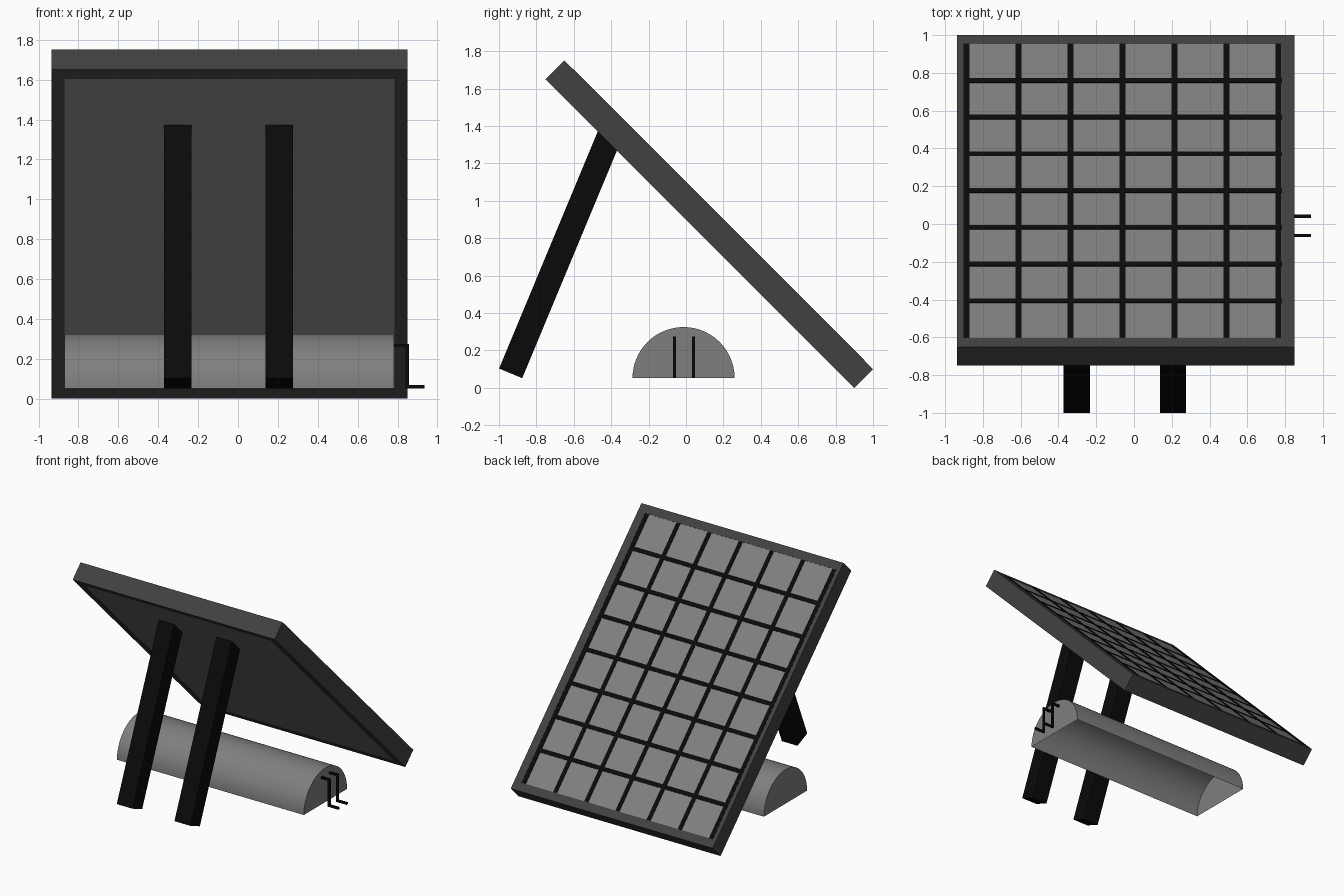
import bpy, bmesh, math
from mathutils import Matrix, Vector

if "Cube" in bpy.data.objects:
    bpy.data.objects.remove(bpy.data.objects["Cube"])


def material(name, v):
    m = bpy.data.materials.new(name)
    m.diffuse_color = (v, v, v, 1)
    m.use_nodes = True
    m.node_tree.nodes["Principled BSDF"].inputs["Base Color"].default_value = m.diffuse_color
    return m


GREY = material("mid_grey", 0.212)
DARK = material("dark_grey", 0.053)
BLACK = material("black", 0.003)


def finish(name, bm, mat, matrix=None):
    bmesh.ops.recalc_face_normals(bm, faces=bm.faces)
    if matrix:
        bm.transform(matrix)
    me = bpy.data.meshes.new(name)
    bm.to_mesh(me)
    bm.free()
    me.materials.append(mat)
    ob = bpy.data.objects.new(name, me)
    bpy.context.collection.objects.link(ob)
    return ob


def box(name, lo, hi, mat, matrix=None):
    lo, hi = Vector(lo), Vector(hi)
    bm = bmesh.new()
    bmesh.ops.create_cube(bm, size=1)
    bmesh.ops.scale(bm, vec=hi - lo, verts=bm.verts)
    bmesh.ops.translate(bm, vec=(lo + hi) / 2, verts=bm.verts)
    return finish(name, bm, mat, matrix)


# Panel space: local y runs down the slope, local z is the panel normal
PANEL = Matrix.Translation((-0.0435, 0.125, 0.875)) @ Matrix.Rotation(math.radians(-45), 4, 'X')
W, L, H, RIM = 0.8925, 1.1667, 0.0707, 0.065

# Frame: rectangular section swept round four mitred corners
bm = bmesh.new()
rings = []
for sx, sy in ((-1, -1), (1, -1), (1, 1), (-1, 1)):
    rings.append([bm.verts.new((sx * (W - i), sy * (L - i), z))
                  for i, z in ((0, -H), (0, H), (RIM, H), (RIM, -H))])
for a in range(4):
    for p in range(4):
        r, s, q = rings[a], rings[(a + 1) % 4], (p + 1) % 4
        bm.faces.new((r[p], r[q], s[q], s[p]))
finish("panel_frame", bm, DARK, PANEL)

# Cell sheet, almost flush inside the frame
w, l = W - RIM, L - RIM
box("solar_sheet", (-w, -l, -H + 0.002), (w, l, H - 0.002), GREY, PANEL)

# Grid bars over the cells
T = 0.016
for i in range(7):
    x = -0.844 + i * 0.2755
    box(f"grid_bar_long_{i}", (x - T, -l, H - 0.02), (x + T, l, H + 0.002), BLACK, PANEL)
    y = (i - 3) * 0.275 + 0.003
    box(f"grid_bar_cross_{i}", (-w, y - T, H - 0.02), (w, y + T, H + 0.0015), BLACK, PANEL)

# Slanted support legs, tops buried in the panel
for name, x in (("leg_left", -0.303), ("leg_right", 0.207)):
    m = Matrix.Translation((x, -0.9375, 0.0775)) @ Matrix.Rotation(math.radians(-22.6), 4, 'X')
    box(name, (-0.069, -0.067, 0), (0.069, 0.067, 1.40), BLACK, m)

# Half-round tank: shell with end caps, open underneath
bm = bmesh.new()
N, R = 32, 0.273
ends = []
for x in (-0.87, 0.782):
    ends.append([bm.verts.new((x, -0.013 + R * math.cos(math.pi * k / N),
                               0.052 + R * math.sin(math.pi * k / N))) for k in range(N + 1)])
    bm.faces.new(ends[-1])
a, b = ends
for k in range(N):
    bm.faces.new((a[k], a[k + 1], b[k + 1], b[k]))
tank = finish("half_round_tank", bm, GREY)
bpy.context.view_layer.objects.active = tank
tank.select_set(True)
bpy.ops.object.shade_smooth_by_angle(angle=math.radians(30))

# Stepped wires on the right end of the tank
outline = [(0.77, 0.274), (0.857, 0.274), (0.857, 0.068), (0.936, 0.068),
           (0.936, 0.052), (0.841, 0.052), (0.841, 0.258), (0.77, 0.258)]
for i, y in enumerate((-0.061, 0.041)):
    bm = bmesh.new()
    face = bm.faces.new([bm.verts.new((x, y - 0.008, z)) for x, z in outline])
    ext = bmesh.ops.extrude_face_region(bm, geom=[face])["geom"]
    bmesh.ops.translate(bm, vec=(0, 0.016, 0),
                        verts=[v for v in ext if isinstance(v, bmesh.types.BMVert)])
    finish(f"wire_{i}", bm, BLACK)
